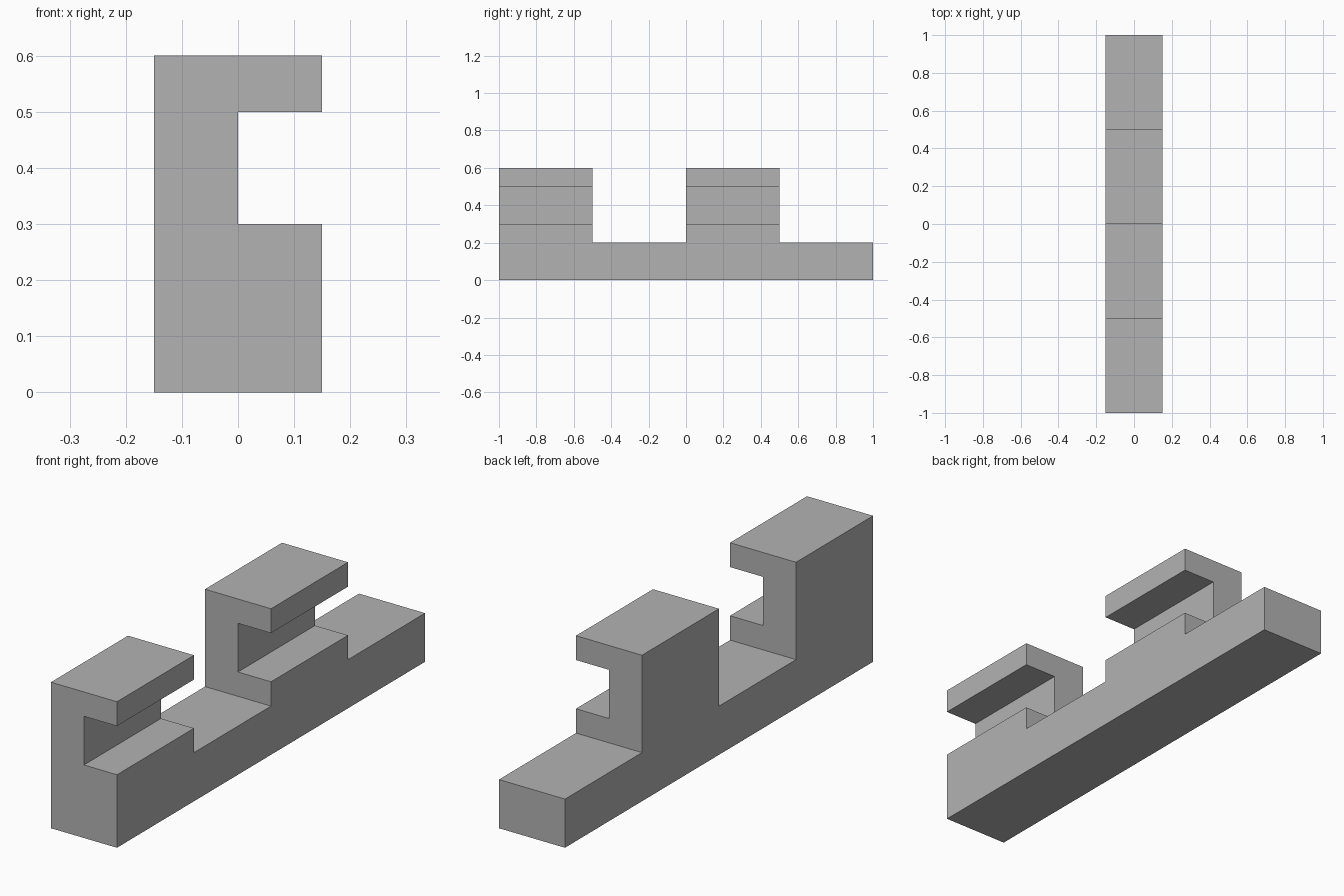
import bpy
import bmesh

if "Cube" in bpy.data.objects:
    bpy.data.objects.remove(bpy.data.objects["Cube"], do_unlink=True)

HALF_WIDTH = 0.15
RAIL_TOP, BLOCK_TOP = 0.2, 0.6
BLOCKS = [(-1.0, -0.5), (0.0, 0.5)]   # y range of each raised block

grey = bpy.data.materials.new("plain grey")
grey.use_nodes = True
grey.diffuse_color = (0.45, 0.45, 0.45, 1)
grey.node_tree.nodes["Principled BSDF"].inputs["Base Color"].default_value = grey.diffuse_color


def extrude_profile(name, points, x0, x1):
    """Extrude a closed (y, z) outline from x0 to x1."""
    bm = bmesh.new()
    face = bm.faces.new([bm.verts.new((x0, y, z)) for y, z in points])
    result = bmesh.ops.extrude_face_region(bm, geom=[face])
    verts = [v for v in result["geom"] if isinstance(v, bmesh.types.BMVert)]
    bmesh.ops.translate(bm, verts=verts, vec=(x1 - x0, 0, 0))
    bmesh.ops.recalc_face_normals(bm, faces=bm.faces)
    mesh = bpy.data.meshes.new(name)
    bm.to_mesh(mesh)
    bm.free()
    mesh.materials.append(grey)
    obj = bpy.data.objects.new(name, mesh)
    bpy.context.collection.objects.link(obj)
    return obj


# Rail with two raised blocks, as one stepped outline
outline = [(1, 0), (-1, 0)]
for start, end in BLOCKS:
    if start > -1:
        outline.append((start, RAIL_TOP))
    outline += [(start, BLOCK_TOP), (end, BLOCK_TOP), (end, RAIL_TOP)]
outline.append((1, RAIL_TOP))
rail = extrude_profile("hooked_rail", outline, -HALF_WIDTH, HALF_WIDTH)

# Slot cut lengthwise into the left side of both blocks, leaving hooks
slot = extrude_profile("slot_cutter", [(-1.2, 0.3), (1.2, 0.3), (1.2, 0.5), (-1.2, 0.5)], 0, 0.3)
cut = rail.modifiers.new("slot", "BOOLEAN")
cut.operation = "DIFFERENCE"
cut.solver = "EXACT"
cut.object = slot
bpy.context.view_layer.objects.active = rail
bpy.ops.object.modifier_apply(modifier=cut.name)
bpy.data.objects.remove(slot, do_unlink=True)
